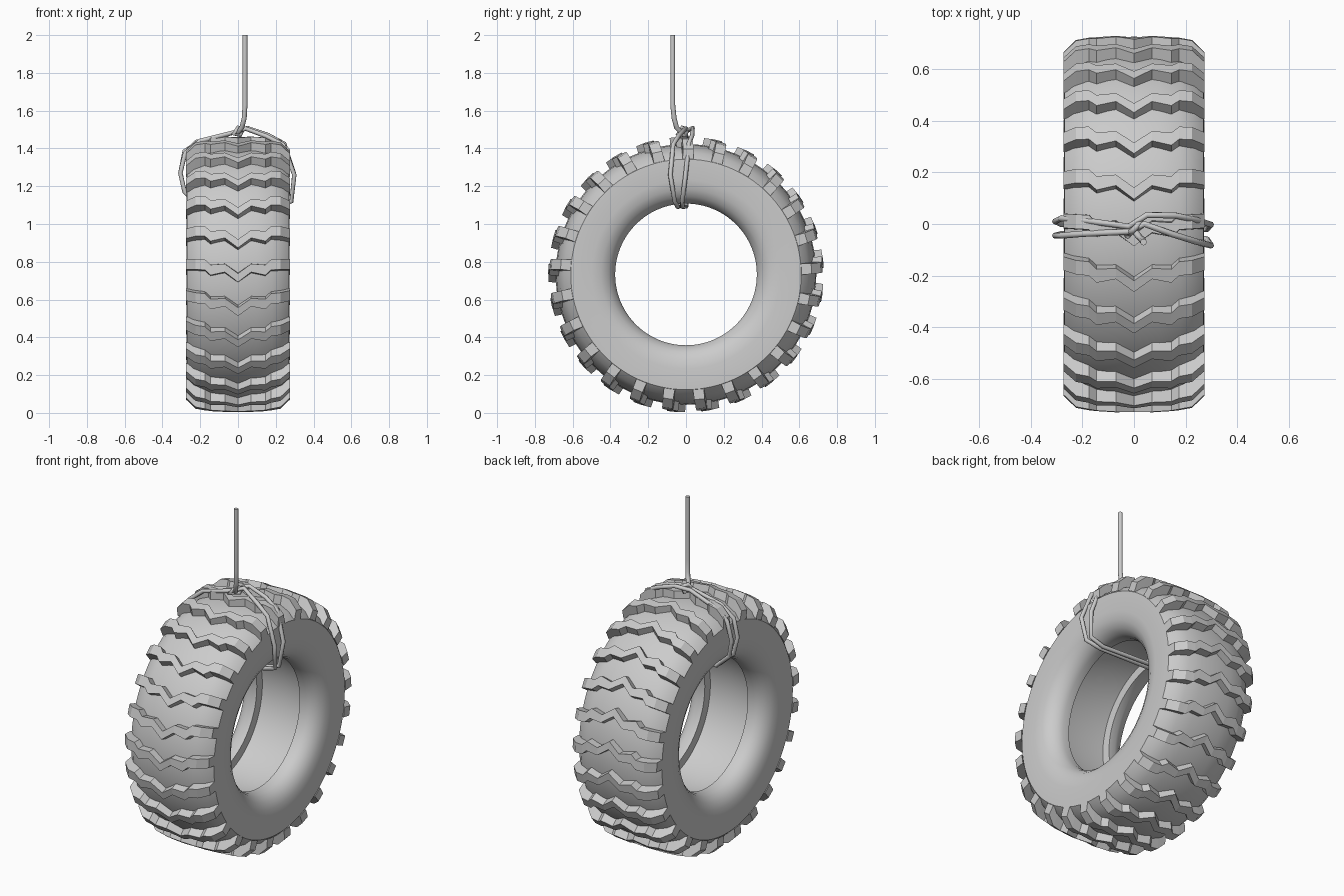
import bpy
import bmesh
from math import sin, cos, radians, pi

cube = bpy.data.objects.get("Cube")
if cube:
    bpy.data.objects.remove(cube, do_unlink=True)

CENTRE_Z = 0.733
LUGS = 25
SEGMENTS = 100

grey = bpy.data.materials.new("plain grey")
grey.use_nodes = True
colour = (0.6, 0.6, 0.6, 1)
grey.diffuse_color = colour
grey.node_tree.nodes["Principled BSDF"].inputs["Base Color"].default_value = colour


def around(x, r, angle):
    """Point on the wheel; the angle rises from the front over the top."""
    return (x, -r * cos(angle), CENTRE_Z + r * sin(angle))


def finish(name, bm):
    bmesh.ops.recalc_face_normals(bm, faces=bm.faces)
    mesh = bpy.data.meshes.new(name)
    bm.to_mesh(mesh)
    bm.free()
    mesh.materials.append(grey)
    obj = bpy.data.objects.new(name, mesh)
    bpy.context.collection.objects.link(obj)
    return obj


def smooth(obj, degrees):
    bpy.ops.object.select_all(action='DESELECT')
    obj.select_set(True)
    bpy.context.view_layer.objects.active = obj
    bpy.ops.object.shade_smooth_by_angle(angle=radians(degrees))


# Tyre body: half section (x, radius) from tread centre round to the hollow inside
half = [(0, .69), (.1, .685), (.18, .67), (.235, .645), (.27, .61),
        (.272, .5), (.263, .45), (.243, .412), (.212, .386), (.18, .375),
        (.14, .375), (.135, .42), (0, .43)]
section = half + [(-x, r) for x, r in reversed(half[1:-1])]
bm = bmesh.new()
rings = [[bm.verts.new(around(x, r, 2 * pi * s / SEGMENTS)) for x, r in section]
         for s in range(SEGMENTS)]
n = len(section)
for s in range(SEGMENTS):
    a, b = rings[s], rings[(s + 1) % SEGMENTS]
    for i in range(n):
        j = (i + 1) % n
        bm.faces.new((a[i], a[j], b[j], b[i]))
smooth(finish("tyre_body", bm), 30)

# Tread lugs: stations (x, lead degrees, trail degrees, top radius, base radius)
side = [(0, 0, 3.6, .728, .68), (.07, 4.2, 7.6, .73, .68),
        (.145, 2.9, 7.2, .725, .67), (.175, 5.1, 9.5, .722, .66),
        (.225, 5.3, 9.8, .713, .64), (.274, 5.5, 10.2, .665, .612)]
stations = [(-s[0],) + s[1:] for s in reversed(side[1:])] + side
bm = bmesh.new()
for k in range(LUGS):
    start = -3.2 + 360 * k / LUGS
    loops = []
    for x, lead, trail, top, base in stations:
        corners = [(base, lead - .4), (top, lead), (top, trail), (base, trail + .4)]
        loops.append([bm.verts.new(around(x, r, radians(start + d)))
                      for r, d in corners])
    for a, b in zip(loops, loops[1:]):
        for i in range(4):
            j = (i + 1) % 4
            bm.faces.new((a[i], a[j], b[j], b[i]))
    bm.faces.new(loops[0])
    bm.faces.new(loops[-1])
finish("tread_lugs", bm)


def rope(name, points, radius, closed=False):
    curve = bpy.data.curves.new(name, 'CURVE')
    curve.dimensions = '3D'
    curve.bevel_depth = radius
    curve.bevel_resolution = 2
    curve.use_fill_caps = True
    spline = curve.splines.new('POLY')
    spline.points.add(len(points) - 1)
    for p, co in zip(spline.points, points):
        p.co = (*co, 1)
    spline.use_cyclic_u = closed
    curve.materials.append(grey)
    obj = bpy.data.objects.new(name, curve)
    bpy.context.collection.objects.link(obj)


# Hanging rope
rope("hanging_rope", [(.037, -.07, 2), (.037, -.07, 1.63), (.033, -.063, 1.56),
                      (.02, -.05, 1.51), (0, -.025, 1.485)], .013)

# Two rope loops round the tyre, through the hole
rope("rope_loop_back", [
    (-.02, -.01, 1.485), (.05, .035, 1.508), (.16, .033, 1.47), (.245, .015, 1.425),
    (.298, -.002, 1.26), (.283, -.02, 1.12), (.2, -.02, 1.092), (-.2, .0, 1.092),
    (-.283, .0, 1.17), (-.305, .01, 1.27), (-.283, .022, 1.385),
    (-.2, .015, 1.44)], .012, True)
rope("rope_loop_front", [
    (-.02, -.03, 1.485), (.04, .0, 1.505), (.15, -.04, 1.465), (.24, -.068, 1.42),
    (.298, -.083, 1.26), (.283, -.06, 1.12), (.2, -.045, 1.092), (-.2, -.035, 1.092),
    (-.283, -.04, 1.17), (-.305, -.045, 1.27), (-.28, -.045, 1.375),
    (-.2, -.038, 1.44)], .012, True)

# Knot wrap where the rope meets the loops
rope("rope_knot", [(-.025, -.045, 1.475), (.0, -.02, 1.51), (.025, .005, 1.5),
                   (.01, .0, 1.47)], .012, True)
